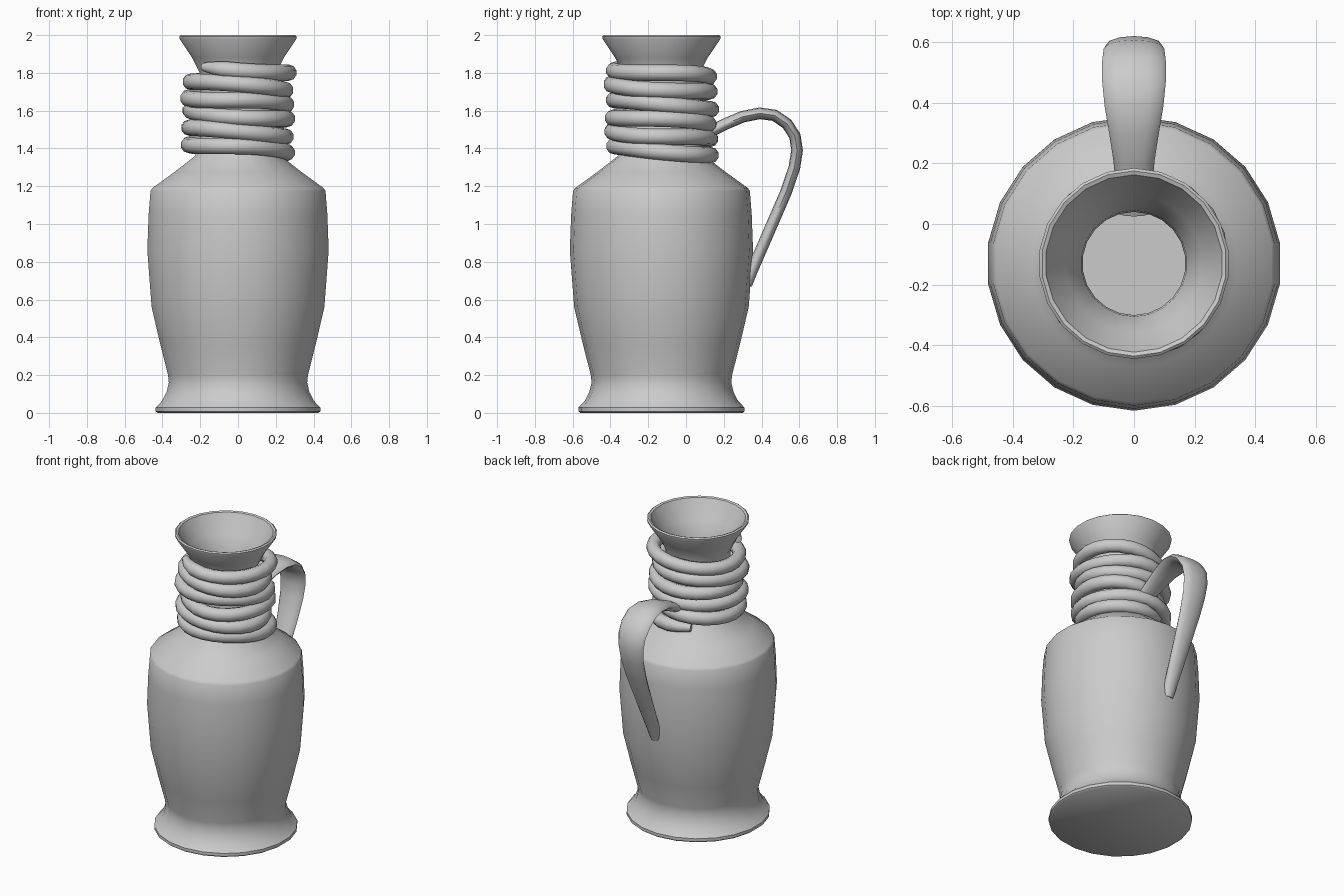
import bpy, bmesh
from math import sin, cos, pi, radians
from mathutils import Vector

if "Cube" in bpy.data.objects:
    bpy.data.objects.remove(bpy.data.objects["Cube"])

AXIS_Y = -0.13


def sweep(name, rings, closed_ends=True, angle=40):
    """Skin a list of vertex rings into one mesh object."""
    bm = bmesh.new()
    vr = [[bm.verts.new(p) for p in ring] for ring in rings]
    n = len(vr[0])
    for a, b in zip(vr, vr[1:]):
        for i in range(n):
            j = (i + 1) % n
            bm.faces.new((a[i], a[j], b[j], b[i]))
    if closed_ends:
        bm.faces.new(vr[0][::-1])
        bm.faces.new(vr[-1])
    bmesh.ops.recalc_face_normals(bm, faces=bm.faces)
    me = bpy.data.meshes.new(name)
    bm.to_mesh(me)
    bm.free()
    ob = bpy.data.objects.new(name, me)
    bpy.context.collection.objects.link(ob)
    bpy.ops.object.select_all(action='DESELECT')
    ob.select_set(True)
    bpy.context.view_layer.objects.active = ob
    bpy.ops.object.shade_smooth_by_angle(angle=radians(angle))
    return ob


def tube(name, path, sizes, sides=10):
    """Sweep an ellipse along a path; sizes are (side half width, half thickness)."""
    rings = []
    for k, p in enumerate(path):
        t = (path[min(k + 1, len(path) - 1)] - path[max(k - 1, 0)]).normalized()
        ref = Vector((1, 0, 0)) if name == "handle" else Vector((0, 0, 1))
        v = t.cross(ref).normalized()
        u = v.cross(t).normalized()
        w, h = sizes[k]
        rings.append([p + u * w * cos(2 * pi * i / sides) + v * h * sin(2 * pi * i / sides)
                      for i in range(sides)])
    return sweep(name, rings, angle=60)


# Jug body: outer profile, rim, then inside of the neck (radius, height)
profile = [(.43, 0), (.44, .008), (.44, .028), (.432, .036), (.405, .065), (.382, .11),
           (.37, .16), (.374, .2), (.415, .36), (.462, .56), (.485, .86),
           (.478, 1.05), (.468, 1.175), (.458, 1.19), (.34, 1.275), (.23, 1.36), (.205, 1.42),
           (.2, 1.6), (.2, 1.79), (.245, 1.88), (.312, 1.98), (.314, 1.993), (.305, 2.0),
           (.292, 1.995), (.285, 1.98), (.225, 1.88), (.175, 1.79), (.17, 1.74), (.17, 1.36)]
SEG = 22
sweep("jug_body", [[(r * cos(2 * pi * i / SEG - pi / 2),
                     AXIS_Y + r * sin(2 * pi * i / SEG - pi / 2), z)
                    for i in range(SEG)] for r, z in profile])

# Rope wound round the neck, slightly uneven, tapering at both ends
path, sizes = [], []
STEPS = 132
for k in range(STEPS + 1):
    turn = -0.13 + 5.7 * k / STEPS
    a = 2 * pi * turn - pi / 2
    r = .257 + .012 * sin(a * 1.37 + 1) + .007 * sin(a * 2.6)
    z = 1.818 - .0825 * turn + .008 * sin(a * 1.7 + .5)
    path.append(Vector((r * cos(a), AXIS_Y + r * sin(a), z)))
    s = .043 * min(1, .55 + .25 * min(k, STEPS - k))
    sizes.append((s, s))
tube("neck_rope", path, sizes)

# Strap handle: y, z, half width
strap = [(.04, 1.44, .06), (.12, 1.485, .06), (.21, 1.53, .068), (.30, 1.568, .082),
         (.39, 1.586, .097), (.47, 1.575, .105), (.535, 1.53, .105), (.577, 1.465, .1),
         (.588, 1.39, .093), (.574, 1.3, .086), (.53, 1.17, .076), (.465, 1.02, .064),
         (.40, .87, .054), (.352, .76, .045), (.32, .68, .035)]
tube("handle", [Vector((0, y, z)) for y, z, w in strap],
     [(w, .031) for y, z, w in strap], 12)
